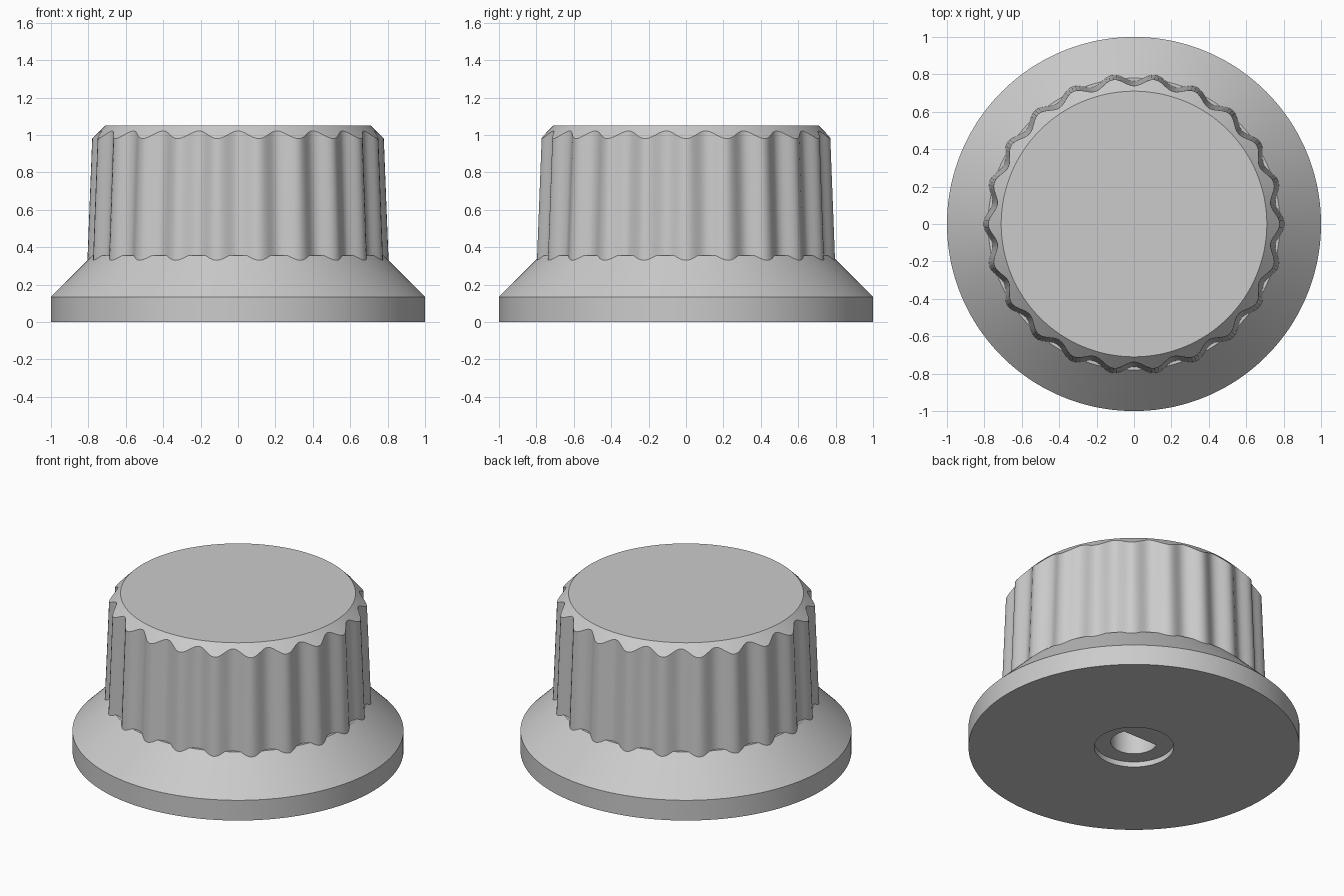
import bpy
import bmesh
import math

cube = bpy.data.objects.get("Cube")
if cube:
    bpy.data.objects.remove(cube, do_unlink=True)

RIDGES = 22
STEPS = RIDGES * 12
ANGLES = [2 * math.pi * i / STEPS for i in range(STEPS)]
TAPER = 0.039

grey = bpy.data.materials.new("plain_grey")
grey.use_nodes = True
grey.diffuse_color = (0.6, 0.6, 0.6, 1)
grey.node_tree.nodes["Principled BSDF"].inputs["Base Color"].default_value = (0.6, 0.6, 0.6, 1)


def ring(radius, height):
    """One loop of points; radius and height are functions of the angle."""
    return [(radius(a) * math.cos(a), radius(a) * math.sin(a), height(a)) for a in ANGLES]


def circle(r, z):
    return ring(lambda a: r, lambda a: z)


def loft(name, rings, cap_start=False, cap_end=False):
    """Join successive rings with quads."""
    bm = bmesh.new()
    loops = [[bm.verts.new(p) for p in points] for points in rings]
    for low, high in zip(loops, loops[1:]):
        for j in range(STEPS):
            k = (j + 1) % STEPS
            bm.faces.new((low[j], low[k], high[k], high[j]))
    if cap_start:
        bm.faces.new(list(reversed(loops[0])))
    if cap_end:
        bm.faces.new(loops[-1])
    mesh = bpy.data.meshes.new(name)
    bm.to_mesh(mesh)
    bm.free()
    mesh.materials.append(grey)
    obj = bpy.data.objects.new(name, mesh)
    bpy.context.collection.objects.link(obj)
    bpy.ops.object.select_all(action="DESELECT")
    obj.select_set(True)
    bpy.context.view_layer.objects.active = obj
    bpy.ops.object.shade_smooth_by_angle(angle=math.radians(30))
    return obj


# D-shaped shaft hole with its flat towards the back
def d_radius(a):
    s = math.sin(a)
    return min(0.14, 0.06 / s) if s > 0 else 0.14


def d_ring(z):
    return ring(d_radius, lambda a: z)


# Skirt: shaft hole, shallow recess, underside, rim, sloped shoulder, ledge
loft("skirt", [
    d_ring(0.6), d_ring(0.035),
    circle(0.24, 0.035), circle(0.24, 0),
    circle(1, 0), circle(1, 0.135),
    circle(0.78, 0.355), circle(0.7, 0.355),
], cap_start=True)


# Fluted grip: tapered wavy wall trimmed by the shoulder and the top chamfer
def wave(a):
    return 0.785 + 0.02 * math.cos(RIDGES * a)


def bottom_radius(a):
    return (wave(a) - 0.805 * TAPER) / (1 - TAPER)


def bottom_height(a):
    return min(0.355, 1.135 - bottom_radius(a))


def top_radius(a):
    return (wave(a) - 1.43 * TAPER) / (1 - TAPER)


def top_height(a):
    return 1.76 - top_radius(a)


grip_top = ring(top_radius, top_height)
loft("fluted_grip", [ring(bottom_radius, bottom_height), grip_top])

# Chamfered flat top
loft("top_cap", [grip_top, circle(0.71, 1.05)], cap_end=True)
